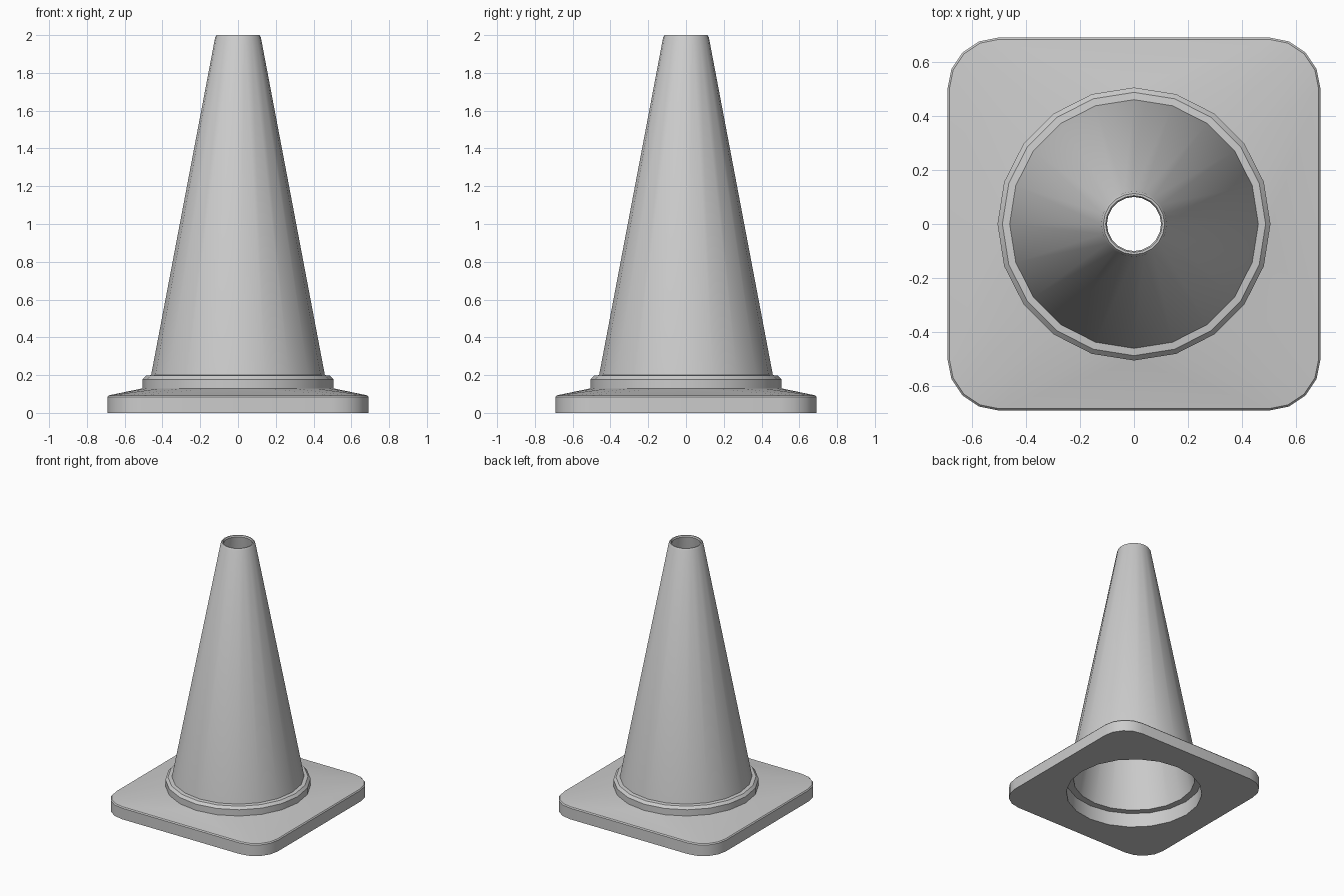
import bpy, bmesh
from math import cos, sin, pi, tau, atan2, radians

if "Cube" in bpy.data.objects:
    bpy.data.objects.remove(bpy.data.objects["Cube"])

bm = bmesh.new()
SIDES = 20


def ring(r, z):
    return [bm.verts.new((r * cos(tau * i / SIDES), r * sin(tau * i / SIDES), z))
            for i in range(SIDES)]


def rounded_square(half, radius, z, seg=4):
    loop, c = [], half - radius
    for q in range(4):
        mid = pi / 4 + q * pi / 2
        cx, cy = c * 2 ** 0.5 * cos(mid), c * 2 ** 0.5 * sin(mid)
        for s in range(seg + 1):
            a = q * pi / 2 + s * pi / 2 / seg
            loop.append(bm.verts.new((cx + radius * cos(a), cy + radius * sin(a), z)))
    return loop


def loft(a, b):
    """Quads between matching loops."""
    n = len(a)
    for i in range(n):
        k = (i + 1) % n
        bm.faces.new((a[i], a[k], b[k], b[i]))


def zip_loops(a, b):
    """Triangles between different loops, paired by angle."""
    def mids(loop):
        ang = [atan2(v.co.y, v.co.x) % tau for v in loop]
        ang.append(ang[0] + tau)
        return [(p + q) / 2 for p, q in zip(ang, ang[1:])] + [99]
    ma, mb, n, m, i, j = mids(a), mids(b), len(a), len(b), 0, 0
    while i < n or j < m:
        if ma[i] < mb[j] - 1e-4:
            bm.faces.new((a[i % n], a[(i + 1) % n], b[j % m]))
            i += 1
        else:
            bm.faces.new((a[i % n], b[(j + 1) % m], b[j % m]))
            j += 1


# Rounded square foot: side wall and small rim bevel
foot = [rounded_square(0.69, 0.19, 0.0),
        rounded_square(0.69, 0.19, 0.085),
        rounded_square(0.683, 0.183, 0.093)]

# Hollow body: collar, outer cone, lip, inner cone, shelf, bottom opening
profile = [(0.505, 0.13), (0.505, 0.178), (0.487, 0.197), (0.46, 0.2),
           (0.121, 1.988), (0.113, 2.0), (0.105, 2.0), (0.10, 1.99),
           (0.435, 0.11), (0.485, 0.11), (0.485, 0.0)]
body = [ring(r, z) for r, z in profile]

for loops in (foot, body):
    for lower, upper in zip(loops, loops[1:]):
        loft(lower, upper)

# Sloped top of the foot and flat underside
zip_loops(body[0], foot[-1])
zip_loops(body[-1], foot[0])

bmesh.ops.recalc_face_normals(bm, faces=bm.faces)
mesh = bpy.data.meshes.new("traffic_cone")
bm.to_mesh(mesh)
bm.free()
cone = bpy.data.objects.new("traffic_cone", mesh)
bpy.context.collection.objects.link(cone)
bpy.context.view_layer.objects.active = cone
cone.select_set(True)
bpy.ops.object.shade_smooth_by_angle(angle=radians(35))
